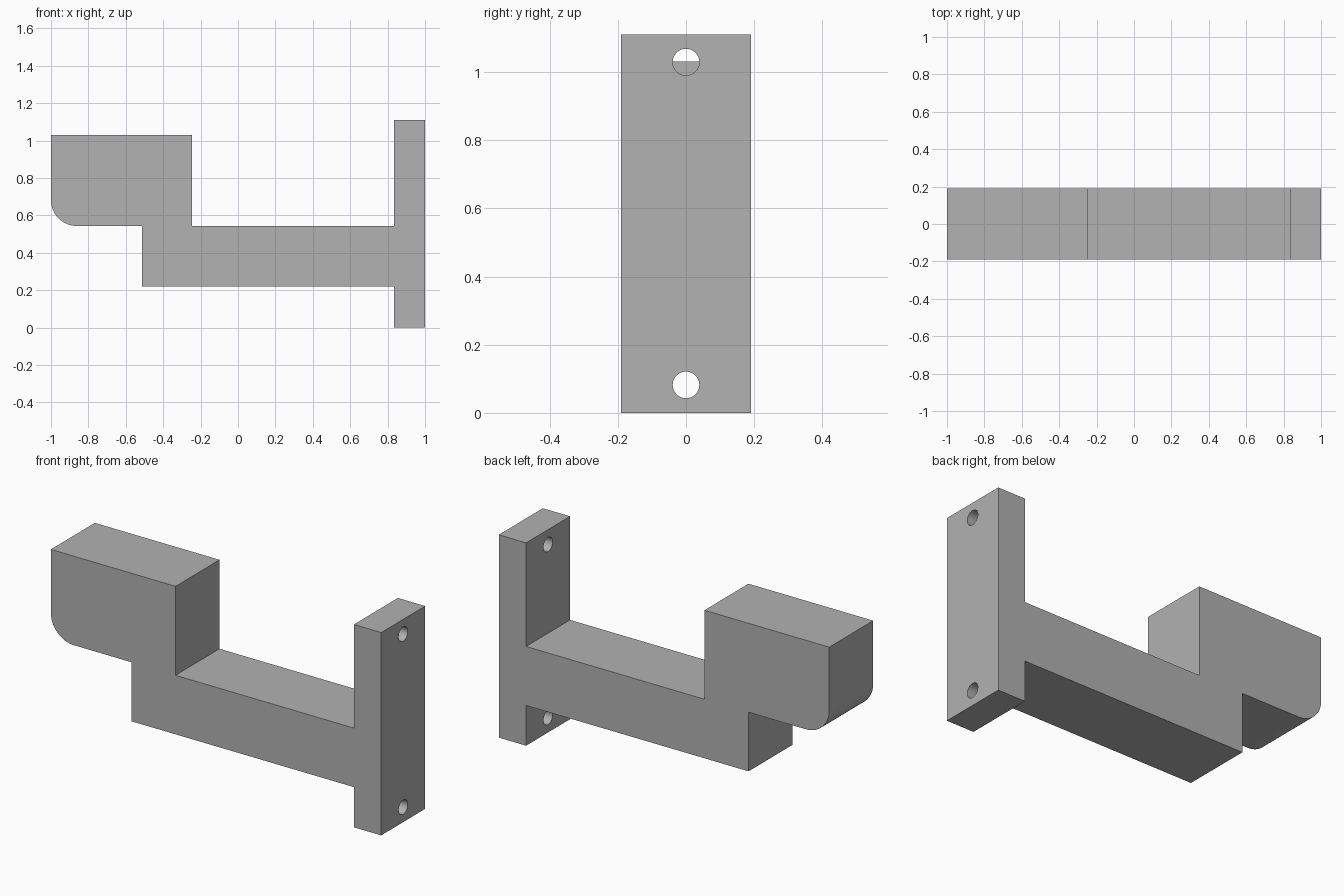
import bpy, bmesh
from math import sin, cos, pi, radians
from mathutils import Matrix

cube = bpy.data.objects.get("Cube")
if cube:
    bpy.data.objects.remove(cube, do_unlink=True)

HALF_DEPTH = 0.19
BLOCK_BOTTOM, BLOCK_TOP = 0.543, 1.03
ARM_BOTTOM, PLATE_TOP = 0.22, 1.11
PLATE_IN, BLOCK_IN, ARM_END = 0.835, -0.245, -0.512
FILLET = 0.14

grey = bpy.data.materials.new("mid grey")
grey.use_nodes = True
colour = (0.445, 0.445, 0.445, 1)
grey.diffuse_color = colour
grey.node_tree.nodes["Principled BSDF"].inputs["Base Color"].default_value = colour


def make_object(name, bm):
    bmesh.ops.recalc_face_normals(bm, faces=bm.faces)
    mesh = bpy.data.meshes.new(name)
    bm.to_mesh(mesh)
    bm.free()
    mesh.materials.append(grey)
    obj = bpy.data.objects.new(name, mesh)
    bpy.context.collection.objects.link(obj)
    return obj


# Side profile: wall plate, arm, raised block with a rounded lower corner
profile = [(1, 0), (1, PLATE_TOP), (PLATE_IN, PLATE_TOP), (PLATE_IN, BLOCK_BOTTOM),
           (BLOCK_IN, BLOCK_BOTTOM), (BLOCK_IN, BLOCK_TOP), (-1, BLOCK_TOP)]
STEPS = 16
for i in range(STEPS + 1):
    a = pi + i / STEPS * pi / 2
    profile.append((-1 + FILLET + FILLET * cos(a), BLOCK_BOTTOM + FILLET + FILLET * sin(a)))
profile += [(ARM_END, BLOCK_BOTTOM), (ARM_END, ARM_BOTTOM),
            (PLATE_IN, ARM_BOTTOM), (PLATE_IN, 0)]

bm = bmesh.new()
side = bm.faces.new([bm.verts.new((x, -HALF_DEPTH, z)) for x, z in profile])
grown = bmesh.ops.extrude_face_region(bm, geom=[side])["geom"]
bmesh.ops.translate(bm, vec=(0, 2 * HALF_DEPTH, 0),
                    verts=[v for v in grown if isinstance(v, bmesh.types.BMVert)])
bracket = make_object("wall_bracket", bm)

# Screw holes through the wall plate
bm = bmesh.new()
for z in (0.082, 1.029):
    bmesh.ops.create_cone(bm, cap_ends=True, segments=48, radius1=0.039, radius2=0.039,
                          depth=0.4, matrix=Matrix.Translation((0.92, 0, z))
                          @ Matrix.Rotation(pi / 2, 4, "Y"))
cutter = make_object("screw_hole_cutter", bm)
cutter.hide_render = True

holes = bracket.modifiers.new("screw holes", "BOOLEAN")
holes.operation = "DIFFERENCE"
holes.solver = "EXACT"
holes.object = cutter

bpy.ops.object.select_all(action="DESELECT")
bracket.select_set(True)
bpy.context.view_layer.objects.active = bracket
bpy.ops.object.modifier_apply(modifier=holes.name)
bpy.data.objects.remove(cutter, do_unlink=True)
bpy.ops.object.shade_smooth_by_angle(angle=radians(30))
